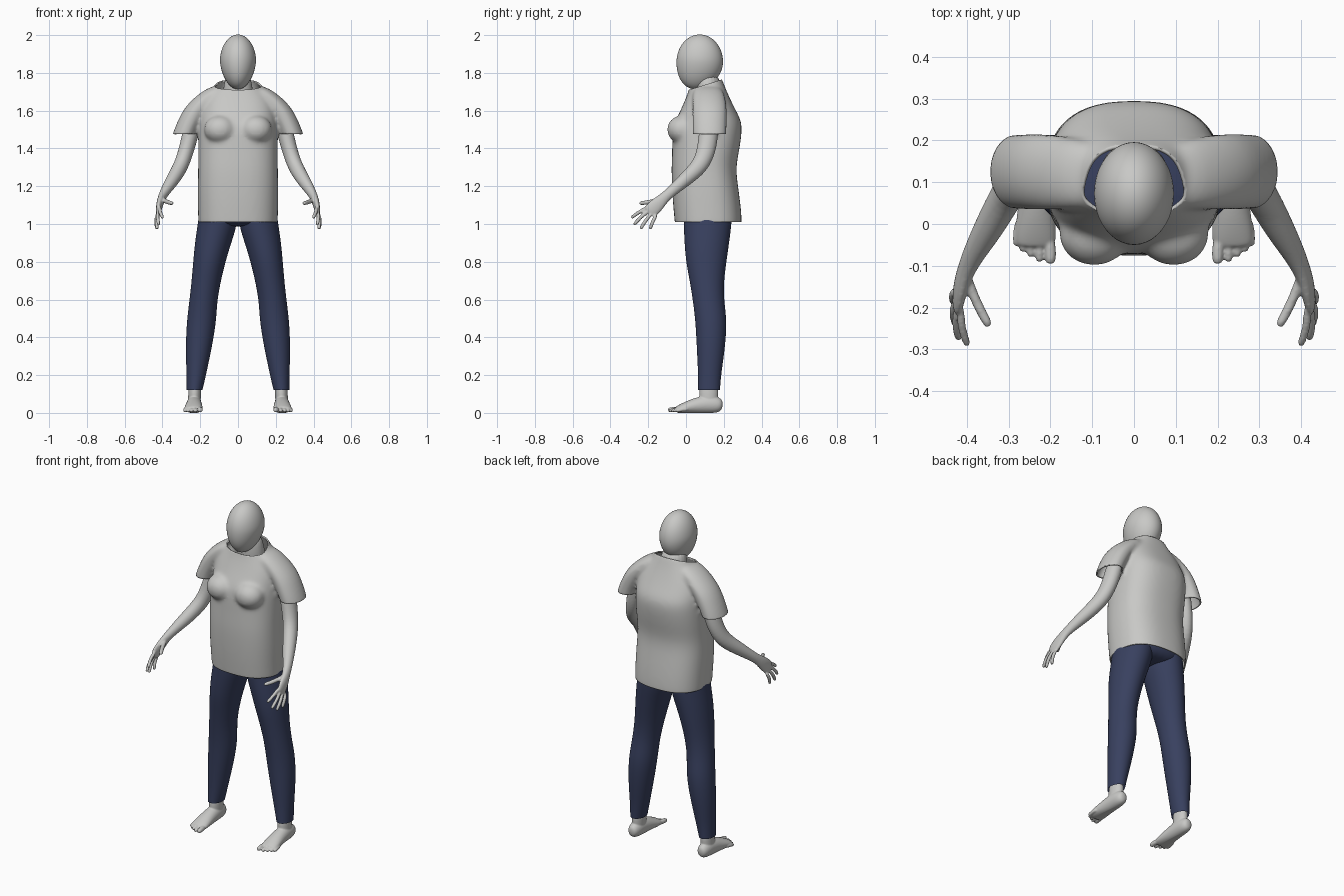
import bpy, bmesh, math
from mathutils import Vector, Matrix

if "Cube" in bpy.data.objects:
    bpy.data.objects.remove(bpy.data.objects["Cube"])


def material(name, rgb):
    m = bpy.data.materials.new(name)
    m.use_nodes = True
    m.diffuse_color = (*rgb, 1)
    m.node_tree.nodes["Principled BSDF"].inputs["Base Color"].default_value = (*rgb, 1)
    return m


GREY = material("light_grey", (0.58, 0.58, 0.565))
NAVY = material("navy_blue", (0.04, 0.052, 0.115))


def tube(bm, sections, side=1, flat=False, power=2.0, n=20, caps=True):
    """Skin rings (x, y, z, radius_a, radius_b) along a path; flat keeps rings level."""
    pts = [Vector((s[0] * side, s[1], s[2])) for s in sections]
    rings = []
    for i, s in enumerate(sections):
        d = pts[min(i + 1, len(pts) - 1)] - pts[max(i - 1, 0)]
        d = Vector((0, 0, 1)) if flat else d.normalized()
        a = Vector((1, 0, 0))
        a = (a - d * a.dot(d)).normalized()
        b = d.cross(a)
        ring = []
        for k in range(n):
            t = math.tau * k / n
            c, q = math.cos(t), math.sin(t)
            u = math.copysign(abs(c) ** (2 / power), c) * s[3]
            v = math.copysign(abs(q) ** (2 / power), q) * s[4]
            ring.append(bm.verts.new(pts[i] + a * u + b * v))
        rings.append(ring)
    for r0, r1 in zip(rings, rings[1:]):
        for k in range(n):
            j = (k + 1) % n
            bm.faces.new((r0[k], r0[j], r1[j], r1[k]))
    if caps:
        bm.faces.new(rings[0][::-1])
        bm.faces.new(rings[-1])


def digit(bm, points, r, side):
    """Finger or toe: a thin tube with a narrowed tip."""
    secs = [(*p, r, r) for p in points]
    p, q = Vector(points[-2]), Vector(points[-1])
    tip = q + (q - p).normalized() * r * 0.7
    secs.append((*tip, r * 0.6, r * 0.6))
    tube(bm, secs, side, n=10)


def ball(bm, centre, radii):
    m = Matrix.Translation(centre) @ Matrix.Diagonal((*radii, 1))
    return bmesh.ops.create_uvsphere(bm, u_segments=40, v_segments=28, radius=1, matrix=m)["verts"]


def finish(name, bm, mat, subsurf=0, voxel=0, smooth=0):
    """Turn the bmesh into a smooth object with its modifiers baked in."""
    bmesh.ops.recalc_face_normals(bm, faces=bm.faces[:])
    me = bpy.data.meshes.new(name)
    bm.to_mesh(me)
    bm.free()
    ob = bpy.data.objects.new(name, me)
    bpy.context.collection.objects.link(ob)
    if subsurf:
        ob.modifiers.new("subsurf", "SUBSURF").levels = subsurf
    if voxel:
        rm = ob.modifiers.new("remesh", "REMESH")
        rm.mode, rm.voxel_size = "VOXEL", voxel
    if smooth:
        sm = ob.modifiers.new("smooth", "SMOOTH")
        sm.factor, sm.iterations = 0.5, smooth
    dg = bpy.context.evaluated_depsgraph_get()
    baked = bpy.data.meshes.new_from_object(ob.evaluated_get(dg))
    ob.modifiers.clear()
    ob.data = baked
    baked.materials.clear()
    baked.materials.append(mat)
    baked.polygons.foreach_set("use_smooth", [True] * len(baked.polygons))
    return ob


# Head: egg narrowing and leaning forward towards the chin
bm = bmesh.new()
for v in ball(bm, (0, 0.073, 1.858), (0.096, 0.123, 0.145)):
    t = max(0, (1.87 - v.co.z) / 0.16)
    v.co.x *= 1 - 0.14 * t
    v.co.y -= 0.02 * t * t
finish("head", bm, GREY)

# Neck
bm = bmesh.new()
tube(bm, [(0, 0.13, 1.62, 0.09, 0.08), (0, 0.12, 1.72, 0.078, 0.068),
          (0, 0.11, 1.8, 0.065, 0.062)], flat=True)
finish("neck", bm, GREY, subsurf=2)

# Shirt: torso profile (height, half width, front, back), bust and sleeves fused
TORSO = [(0.95, 0.21, -0.055, 0.295), (1.01, 0.211, -0.06, 0.297), (1.1, 0.213, -0.069, 0.29),
         (1.2, 0.214, -0.075, 0.276), (1.3, 0.211, -0.078, 0.263), (1.4, 0.212, -0.073, 0.285),
         (1.5, 0.21, -0.073, 0.298), (1.55, 0.205, -0.055, 0.292), (1.6, 0.2, -0.03, 0.265),
         (1.65, 0.185, -0.008, 0.24), (1.7, 0.15, 0.012, 0.217), (1.75, 0.108, 0.025, 0.197),
         (1.8, 0.09, 0.035, 0.18)]
SLEEVE = [(0.297, 0.125, 1.42, 0.062, 0.09), (0.284, 0.125, 1.48, 0.063, 0.09),
          (0.247, 0.125, 1.56, 0.067, 0.093), (0.212, 0.125, 1.62, 0.069, 0.093),
          (0.15, 0.12, 1.68, 0.072, 0.087), (0.09, 0.115, 1.735, 0.05, 0.07)]
bm = bmesh.new()
tube(bm, [(0, (f + b) / 2, z, w, (b - f) / 2) for z, w, f, b in TORSO],
     flat=True, power=2.5, n=32)
for side in (1, -1):
    tube(bm, SLEEVE, side, flat=True, n=24)
    ball(bm, (0.095 * side, -0.022, 1.5), (0.085, 0.078, 0.075))
shirt = finish("shirt", bm, GREY, subsurf=2, voxel=0.01, smooth=12)

# Cut the hem, neckline and sleeve openings
bm = bmesh.new()
bm.from_mesh(shirt.data)
for co, no, clear in (((0, 0, 1.01), (0, 0, -1), True),
                      ((0, 0.03, 1.715), (0, -0.05, 0.16), True),
                      ((0, 0, 1.477), (0, 0, -1), False)):
    geom = bm.verts[:] + bm.edges[:] + bm.faces[:]
    bmesh.ops.bisect_plane(bm, geom=geom, plane_co=co, plane_no=no, clear_outer=clear)
cuffs = [f for f in bm.faces
         if abs(f.calc_center_median().x) > 0.217 and 1.38 < f.calc_center_median().z < 1.477]
bmesh.ops.delete(bm, geom=cuffs, context="FACES")
bm.to_mesh(shirt.data)
bm.free()
cloth = shirt.modifiers.new("cloth_thickness", "SOLIDIFY")
cloth.thickness, cloth.offset = 0.008, -1

LEG = [(0.23, 0.122, 0.12, 0.042, 0.058), (0.221, 0.125, 0.2, 0.052, 0.061),
       (0.212, 0.13, 0.3, 0.064, 0.071), (0.202, 0.133, 0.4, 0.074, 0.079),
       (0.192, 0.132, 0.5, 0.078, 0.084), (0.183, 0.118, 0.6, 0.074, 0.083),
       (0.168, 0.11, 0.7, 0.078, 0.091), (0.152, 0.107, 0.8, 0.086, 0.108),
       (0.132, 0.11, 0.9, 0.097, 0.119), (0.108, 0.115, 1.0, 0.106, 0.128),
       (0.1, 0.115, 1.1, 0.1, 0.13)]
ARM = [(0.225, 0.13, 1.59, 0.045, 0.05), (0.258, 0.117, 1.45, 0.043, 0.052),
       (0.277, 0.105, 1.38, 0.041, 0.05), (0.302, 0.075, 1.305, 0.04, 0.046),
       (0.345, -0.005, 1.235, 0.037, 0.038), (0.383, -0.07, 1.178, 0.027, 0.029),
       (0.403, -0.112, 1.142, 0.021, 0.027), (0.415, -0.15, 1.105, 0.018, 0.039),
       (0.421, -0.185, 1.072, 0.014, 0.041), (0.424, -0.2, 1.058, 0.01, 0.034)]
FINGERS = [((0.414, -0.195, 1.092), (0.4, -0.285, 1.036)),
           ((0.42, -0.192, 1.075), (0.42, -0.272, 1.0)),
           ((0.425, -0.178, 1.06), (0.428, -0.238, 0.978)),
           ((0.427, -0.155, 1.05), (0.43, -0.188, 0.978))]
FOOT = [(0.232, 0.195, 0.04, 0.02, 0.025), (0.232, 0.17, 0.042, 0.036, 0.042),
        (0.232, 0.12, 0.048, 0.04, 0.05), (0.233, 0.05, 0.038, 0.043, 0.042),
        (0.235, -0.01, 0.026, 0.05, 0.029), (0.236, -0.045, 0.018, 0.049, 0.019),
        (0.236, -0.055, 0.016, 0.04, 0.014)]
TOES = [(0.2, -0.086), (0.226, -0.084), (0.247, -0.072), (0.265, -0.06), (0.28, -0.046)]

for side, word in ((1, "left"), (-1, "right")):
    # Trouser leg
    bm = bmesh.new()
    tube(bm, LEG, side, flat=True, n=24, caps=False)
    finish(word + "_trouser_leg", bm, NAVY, subsurf=2)

    # Arm with hand
    bm = bmesh.new()
    tube(bm, ARM, side)
    for base, tip in FINGERS:
        mid = (Vector(base) + Vector(tip)) / 2 + Vector((0.008, -0.004, 0.003))
        digit(bm, [base, tuple(mid), tip], 0.0105, side)
    digit(bm, [(0.402, -0.115, 1.135), (0.382, -0.18, 1.118), (0.35, -0.238, 1.11)], 0.0125, side)
    finish(word + "_arm", bm, GREY, subsurf=2, voxel=0.005, smooth=4)

    # Foot with ankle and toes, flattened on the ground
    bm = bmesh.new()
    tube(bm, FOOT, side)
    tube(bm, [(0.232, 0.12, 0.03, 0.034, 0.045), (0.23, 0.12, 0.08, 0.034, 0.052),
              (0.229, 0.122, 0.17, 0.034, 0.05)], side, flat=True)
    for i, (x, y) in enumerate(TOES):
        r = 0.0105 if i else 0.0145
        start = 0.236 + (x - 0.236) * 0.85
        digit(bm, [(start, y + 0.06, 0.02), (x, y + 0.025, 0.019), (x, y, r + 0.001)], r, side)
    foot = finish(word + "_foot", bm, GREY, subsurf=2, voxel=0.004, smooth=3)
    for v in foot.data.vertices:
        v.co.z = max(v.co.z, 0)

# Hips closing the trousers under the hem
bm = bmesh.new()
tube(bm, [(0, 0.115, 0.985, 0.12, 0.09), (0, 0.115, 1.015, 0.19, 0.14),
          (0, 0.115, 1.1, 0.195, 0.15)], flat=True, power=2.4, n=28)
finish("trouser_hips", bm, NAVY, subsurf=2)
